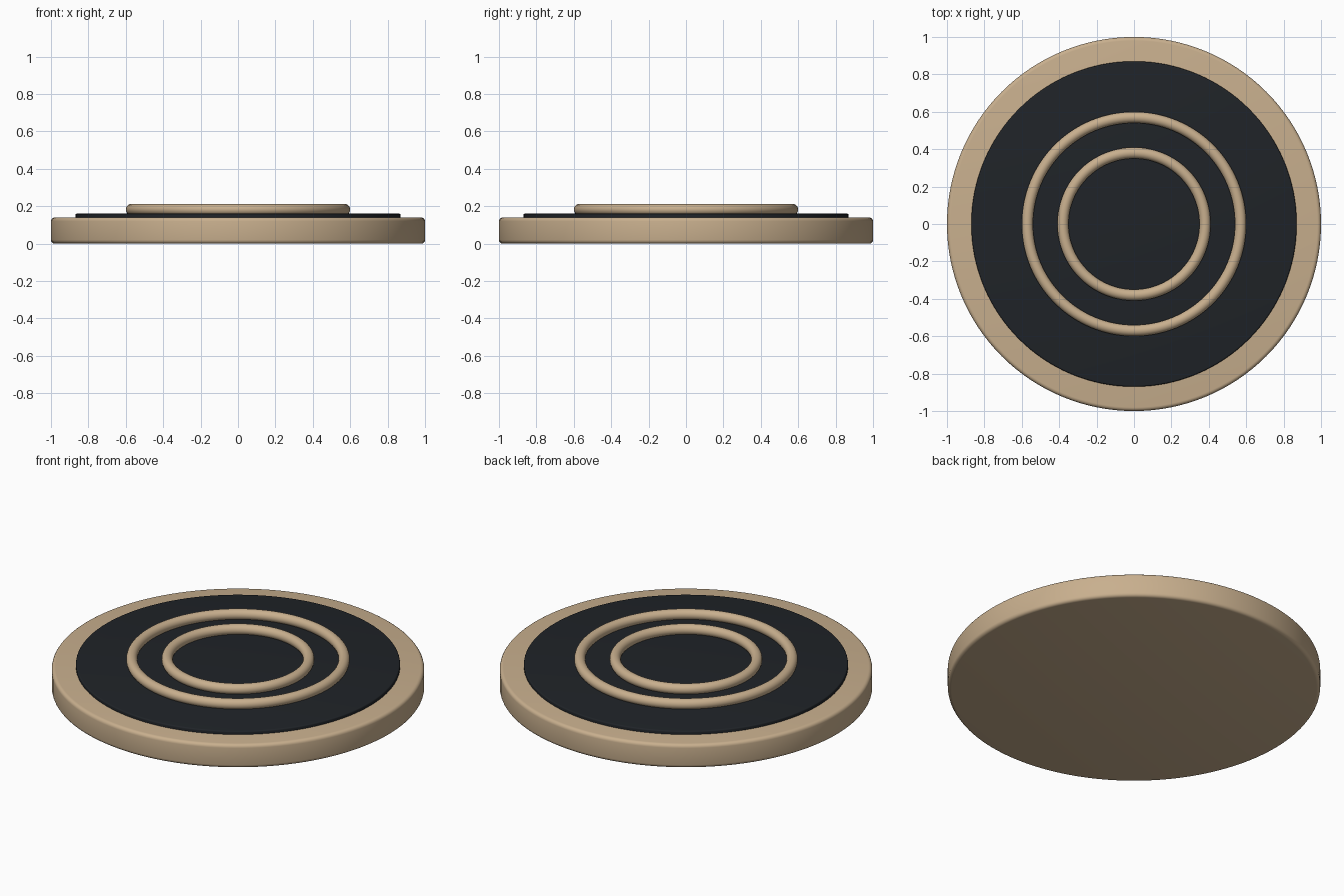
import bpy, math

if "Cube" in bpy.data.objects:
    bpy.data.objects.remove(bpy.data.objects["Cube"])


def material(name, rgb):
    m = bpy.data.materials.new(name)
    m.diffuse_color = (*rgb, 1)
    m.use_nodes = True
    m.node_tree.nodes["Principled BSDF"].inputs["Base Color"].default_value = m.diffuse_color
    return m


tan = material("tan", (0.58, 0.43, 0.27))
dark = material("dark", (0.014, 0.017, 0.021))


def finish(name, mat):
    ob = bpy.context.object
    ob.name = name
    ob.data.materials.append(mat)
    return ob


def disc(name, radius, z0, z1, bevel, mat):
    bpy.ops.mesh.primitive_cylinder_add(vertices=128, radius=radius, depth=z1 - z0,
                                        location=(0, 0, (z0 + z1) / 2))
    ob = finish(name, mat)
    mod = ob.modifiers.new("rounded_rim", 'BEVEL')
    mod.width = bevel
    mod.segments = 4
    mod.limit_method = 'ANGLE'
    bpy.ops.object.modifier_apply(modifier=mod.name)
    bpy.ops.object.shade_smooth_by_angle(angle=math.radians(40))


def ring(name, major, minor, z):
    bpy.ops.mesh.primitive_torus_add(major_radius=major, minor_radius=minor,
                                     major_segments=128, minor_segments=20,
                                     location=(0, 0, z))
    finish(name, tan)
    bpy.ops.object.shade_smooth()


# Round base with a thin dark pad on top
disc("base", 1.0, 0.0, 0.14, 0.02, tan)
disc("top_pad", 0.87, 0.12, 0.16, 0.008, dark)

# Two raised concentric rings
ring("outer_ring", 0.57, 0.03, 0.182)
ring("inner_ring", 0.38, 0.03, 0.182)
